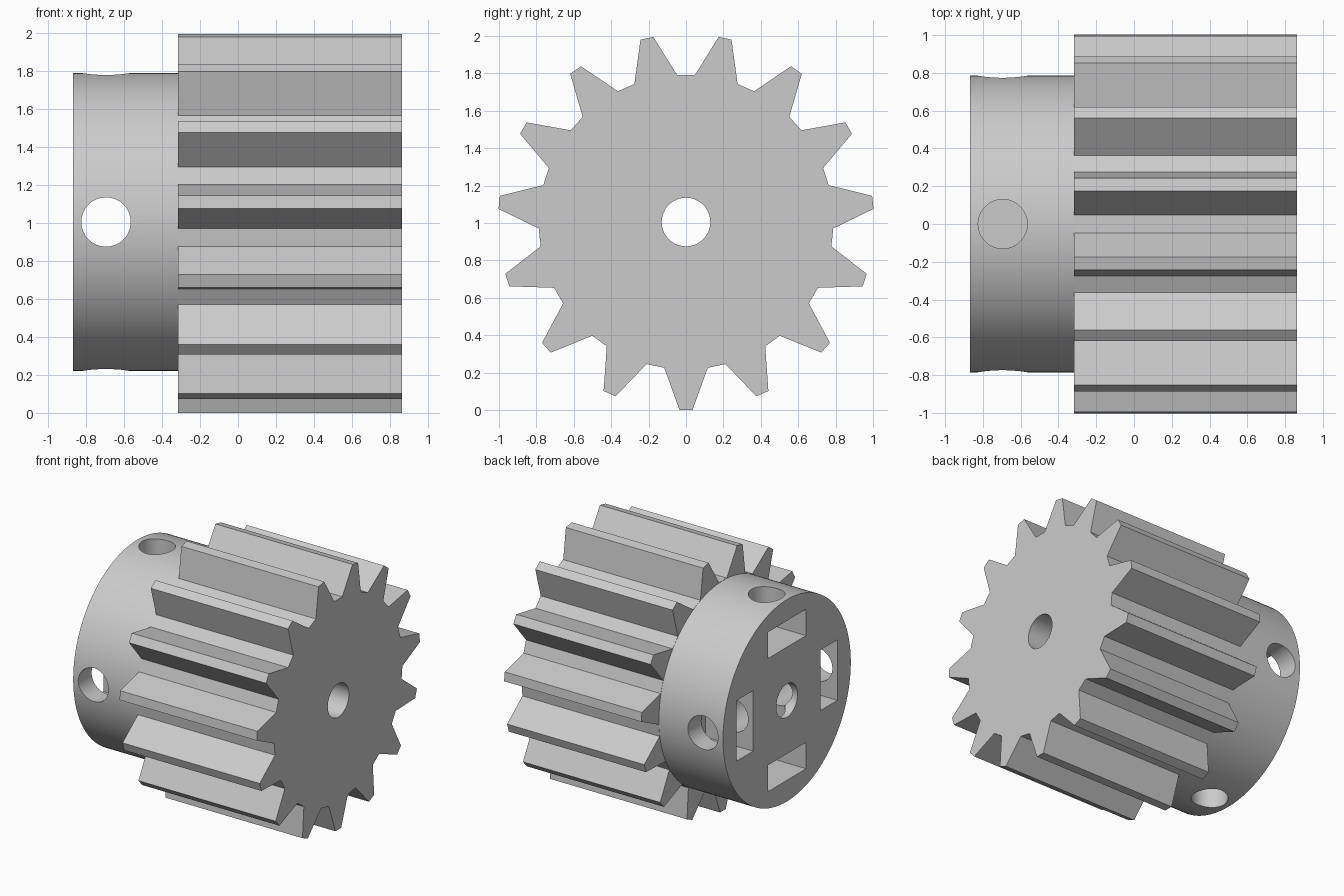
import bpy, bmesh
from math import sin, cos, pi, radians
from mathutils import Matrix, Vector

AXIS_Z = 1.005          # height of the shaft axis
HUB_X, STEP_X, END_X = -0.868, -0.317, 0.863
TEETH = 15
TIP_R, ROOT_R, HUB_R = 1.005, 0.788, 0.785
HOLE_R, HOLE_X = 0.13, -0.695

cube = bpy.data.objects.get("Cube")
if cube:
    bpy.data.objects.remove(cube, do_unlink=True)

grey = bpy.data.materials.new("light grey")
grey.use_nodes = True
COLOUR = (0.6, 0.6, 0.6, 1)
grey.diffuse_color = COLOUR
grey.node_tree.nodes["Principled BSDF"].inputs["Base Color"].default_value = COLOUR


def prism(name, outline, x0, x1):
    """Extrude a (y, z) outline along x, around the shaft axis."""
    bm = bmesh.new()
    face = bm.faces.new([bm.verts.new((x0, y, AXIS_Z + z)) for y, z in outline])
    new = bmesh.ops.extrude_face_region(bm, geom=[face])["geom"]
    verts = [v for v in new if isinstance(v, bmesh.types.BMVert)]
    bmesh.ops.translate(bm, verts=verts, vec=(x1 - x0, 0, 0))
    bmesh.ops.recalc_face_normals(bm, faces=bm.faces)
    mesh = bpy.data.meshes.new(name)
    bm.to_mesh(mesh)
    bm.free()
    mesh.materials.append(grey)
    obj = bpy.data.objects.new(name, mesh)
    bpy.context.collection.objects.link(obj)
    return obj


def circle(r, n):
    return [(r * cos(2 * pi * i / n), r * sin(2 * pi * i / n)) for i in range(n)]


def rect(y0, y1, z0, z1):
    return [(y0, z0), (y1, z0), (y1, z1), (y0, z1)]


def spin(obj, angle):
    """Turn an object's mesh around the shaft axis."""
    centre = Vector((0, 0, AXIS_Z))
    obj.data.transform(Matrix.Translation(centre) @ Matrix.Rotation(angle, 4, 'X')
                       @ Matrix.Translation(-centre))


def combine(target, other, operation):
    """Apply a boolean and drop the second object."""
    mod = target.modifiers.new(operation, 'BOOLEAN')
    mod.operation, mod.solver, mod.object = operation, 'EXACT', other
    bpy.context.view_layer.objects.active = target
    bpy.ops.object.modifier_apply(modifier=mod.name)
    bpy.data.objects.remove(other, do_unlink=True)


# Toothed section: straight flanks, one tooth pointing straight down
outline = []
for i in range(TEETH):
    mid = radians(-90 + 360 / TEETH * i)
    for r, offset in ((ROOT_R, -8.5), (TIP_R, -2), (TIP_R, 2), (ROOT_R, 8.5)):
        a = mid + radians(offset)
        outline.append((r * cos(a), r * sin(a)))
pinion = prism("pinion_gear", outline, STEP_X, END_X)

# Round hub
combine(pinion, prism("hub", circle(HUB_R, 128), HUB_X, STEP_X), 'UNION')

# Shaft bore
combine(pinion, prism("bore", circle(HOLE_R, 48), -1, 1), 'DIFFERENCE')

# Crossed set-screw holes through the hub
for turn in ('X', 'Y'):
    hole = prism("screw_hole", circle(HOLE_R, 48), -1, 1)
    to_axis = Matrix.Translation((0, 0, -AXIS_Z))
    rotation = Matrix.Rotation(pi / 2, 4, 'Z' if turn == 'X' else 'Y')
    hole.data.transform(Matrix.Translation((HOLE_X, 0, AXIS_Z)) @ rotation @ to_axis)
    combine(pinion, hole, 'DIFFERENCE')

# Four nut slots open at the hub face
for i in range(4):
    slot = prism("nut_slot", rect(-0.235, 0.235, 0.415, 0.62), -1, -0.46)
    spin(slot, i * pi / 2)
    combine(pinion, slot, 'DIFFERENCE')

bpy.ops.object.select_all(action='DESELECT')
pinion.select_set(True)
bpy.context.view_layer.objects.active = pinion
bpy.ops.object.shade_smooth_by_angle(angle=radians(30))
